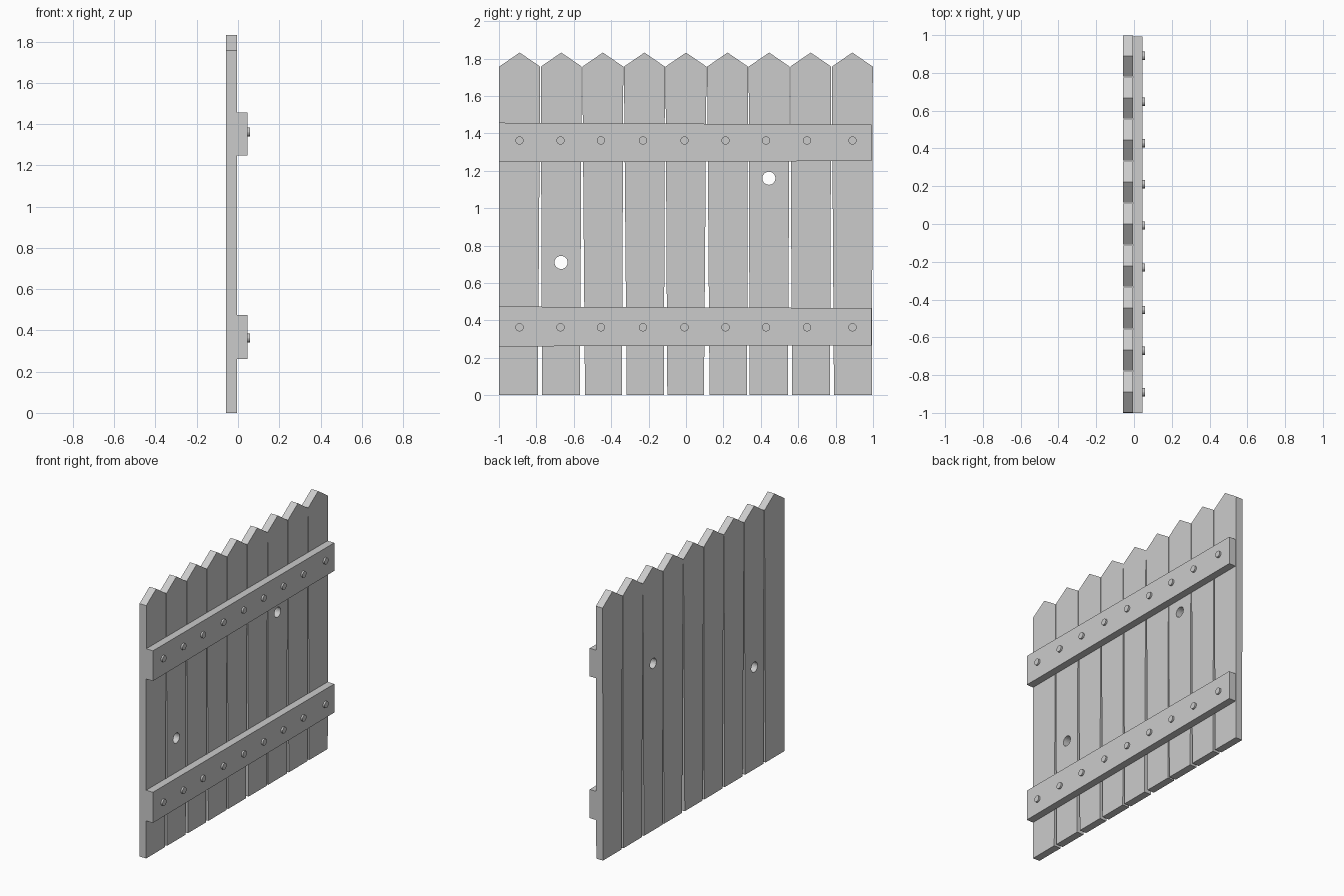
import bpy, bmesh, math
from mathutils import Matrix

if "Cube" in bpy.data.objects:
    bpy.data.objects.remove(bpy.data.objects["Cube"])

BACK, MID, RAIL, BOLT = -0.058, -0.006, 0.046, 0.058


def add_object(name, bm):
    bmesh.ops.recalc_face_normals(bm, faces=bm.faces)
    mesh = bpy.data.meshes.new(name)
    bm.to_mesh(mesh)
    bm.free()
    obj = bpy.data.objects.new(name, mesh)
    bpy.context.collection.objects.link(obj)
    return obj


def board(name, outline, x0, x1):
    """Extrude a (y, z) outline along x."""
    bm = bmesh.new()
    face = bm.faces.new([bm.verts.new((x0, y, z)) for y, z in outline])
    ext = bmesh.ops.extrude_face_region(bm, geom=[face])
    for v in ext["geom"]:
        if isinstance(v, bmesh.types.BMVert):
            v.co.x = x1
    return add_object(name, bm)


def rod(name, y, z, radius, x0, x1, sides):
    """Cylinder lying along x."""
    bm = bmesh.new()
    place = Matrix.Translation(((x0 + x1) / 2, y, z)) @ Matrix.Rotation(math.pi / 2, 4, "Y")
    bmesh.ops.create_cone(bm, cap_ends=True, segments=sides, radius1=radius,
                          radius2=radius, depth=x1 - x0, matrix=place)
    return add_object(name, bm)


# Pointed planks, each narrowing a little differently toward the ground
feet = [(-1.0, -0.792), (-0.77, -0.567), (-0.54, -0.342), (-0.317, -0.118),
        (-0.1, 0.096), (0.126, 0.326), (0.34, 0.545), (0.567, 0.77), (0.791, 0.994)]
planks = []
for i, (left, right) in enumerate(feet):
    c = (i - 4) * 0.2223
    h = 0.1095
    planks.append(board(f"plank_{i + 1}", [
        (left, 0), (right, 0), (c + h, 1.757), (c, 1.832), (c - h, 1.757)], BACK, MID))

# Round knot holes through two planks
for index, y, z in [(1, -0.668, 0.71), (6, 0.443, 1.16)]:
    cutter = rod("knot_cutter", y, z, 0.035, -0.2, 0.1, 24)
    cutter.hide_render = True
    plank = planks[index]
    mod = plank.modifiers.new("knot_hole", "BOOLEAN")
    mod.operation = "DIFFERENCE"
    mod.solver = "EXACT"
    mod.object = cutter
    bpy.context.view_layer.objects.active = plank
    bpy.ops.object.modifier_apply(modifier=mod.name)
    bpy.data.objects.remove(cutter)

# Two slightly uneven cross rails
board("lower_rail", [(-1, 0.261), (0.992, 0.267), (0.992, 0.466), (-1, 0.474)], MID, RAIL)
board("upper_rail", [(-1, 1.247), (0.992, 1.252), (0.992, 1.447), (-1, 1.457)], MID, RAIL)

# Bolt heads, one per plank on each rail
bolt_y = [-0.89, -0.671, -0.455, -0.23, -0.008, 0.211, 0.428, 0.647, 0.89]
for label, z in (("lower", 0.363), ("upper", 1.362)):
    for i, y in enumerate(bolt_y):
        rod(f"{label}_bolt_{i + 1}", y, z, 0.022, RAIL - 0.01, BOLT, 16)
